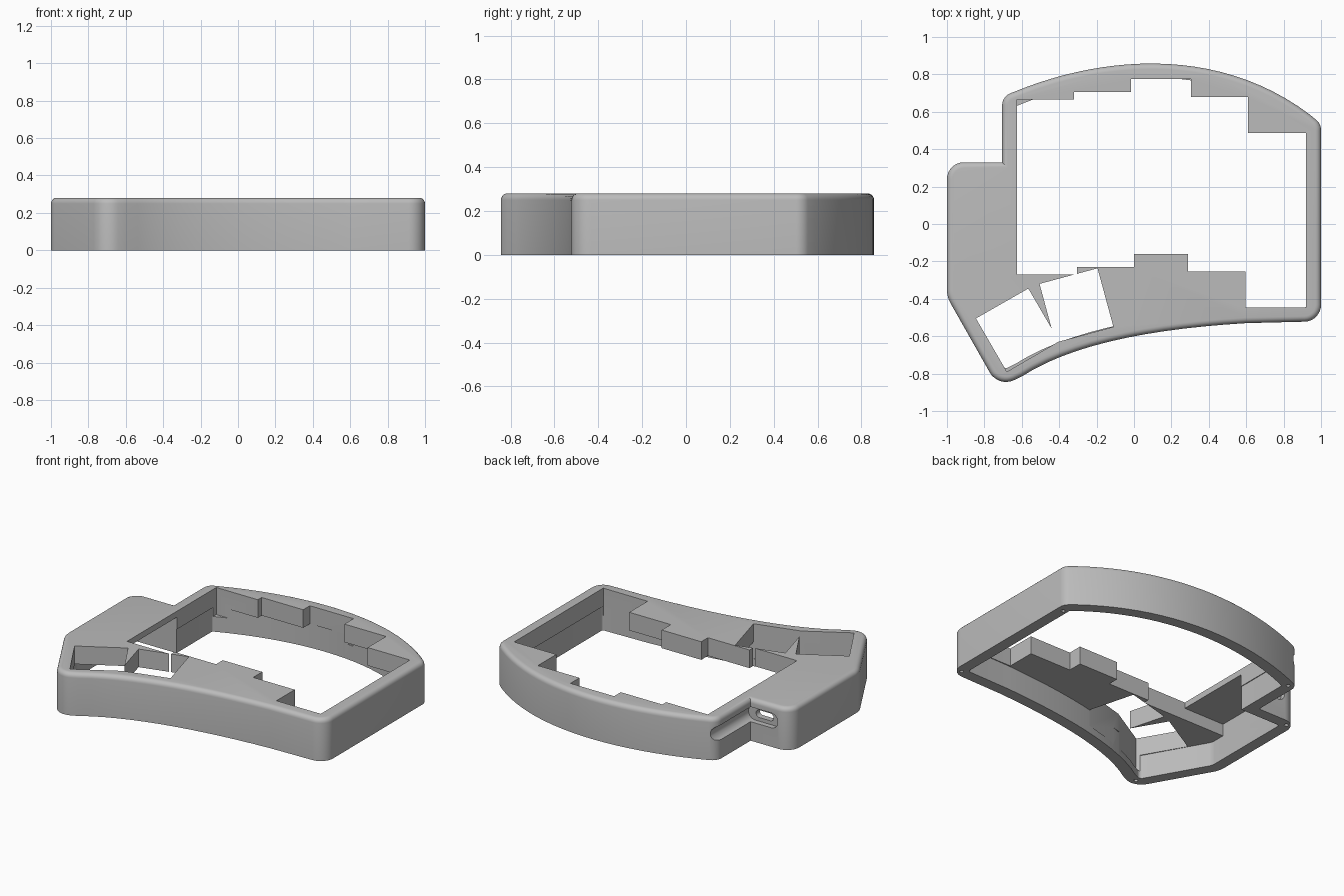
import bpy, bmesh, math
from mathutils import Vector
from mathutils.geometry import interpolate_bezier

if "Cube" in bpy.data.objects:
    bpy.data.objects.remove(bpy.data.objects["Cube"])

HEIGHT, EDGE, WALL, PLATE = 0.28, 0.03, 0.075, 0.12

plastic = bpy.data.materials.new("grey plastic")
plastic.use_nodes = True
GREY = (0.5, 0.5, 0.5, 1)
plastic.diffuse_color = GREY
plastic.node_tree.nodes["Principled BSDF"].inputs["Base Color"].default_value = GREY


def curve(a, b, c, d, n):
    pts = interpolate_bezier(*[Vector((*p, 0)) for p in (a, b, c, d)], n)
    return [(p.x, p.y, 0) for p in pts]


# Case outline, counter-clockwise: x, y, corner radius
OUTLINE = (
    [(-1, 0.33, 0.09), (-1, -0.39, 0.15), (-0.725, -0.875, 0.1)]
    + curve((-0.60, -0.815), (-0.33, -0.64), (0.1, -0.56), (0.6, -0.53), 14)
    + [(1, -0.52, 0.09), (1, 0.535, 0.07)]
    + curve((0.94, 0.585), (0.45, 0.955), (-0.17, 0.90), (-0.64, 0.707), 24)
    + [(-0.705, 0.683, 0.07), (-0.705, 0.33, 0)]
)


def outline(inset):
    """Outline moved inward, with its corners rounded."""
    n = len(OUTLINE)
    src = [Vector(p[:2]) for p in OUTLINE]
    moved = []
    for i, p in enumerate(src):
        u = (p - src[i - 1]).normalized()
        v = (src[(i + 1) % n] - p).normalized()
        n1, n2 = Vector((-u.y, u.x)), Vector((-v.y, v.x))
        moved.append(p + (n1 + n2) * inset / (1 + n1.dot(n2)))
    out = []
    for i, p in enumerate(moved):
        if OUTLINE[i][2] == 0:
            out.append(p)
            continue
        r = max(OUTLINE[i][2] - inset, 0.006)
        a = (moved[i - 1] - p).normalized()
        b = (moved[(i + 1) % n] - p).normalized()
        half = a.angle(b) / 2
        centre = p + (a + b).normalized() * r / math.sin(half)
        start = p + a * r / math.tan(half) - centre
        sweep = math.pi - 2 * half
        for k in range(9):
            t = sweep * k / 8
            c, s = math.cos(t), math.sin(t)
            out.append(centre + Vector((start.x * c - start.y * s,
                                        start.x * s + start.y * c)))
    return out


def loft(name, rings):
    """Solid through rings of 3D points, closed at both ends."""
    bm = bmesh.new()
    loops = [[bm.verts.new(p) for p in ring] for ring in rings]
    bm.faces.new(loops[0])
    bm.faces.new(loops[-1])
    for lo, hi in zip(loops, loops[1:]):
        for i in range(len(lo)):
            bm.faces.new((lo[i - 1], lo[i], hi[i], hi[i - 1]))
    bmesh.ops.recalc_face_normals(bm, faces=bm.faces)
    mesh = bpy.data.meshes.new(name)
    bm.to_mesh(mesh)
    bm.free()
    mesh.materials.append(plastic)
    obj = bpy.data.objects.new(name, mesh)
    bpy.context.collection.objects.link(obj)
    return obj


def prism(name, pts, z0, z1):
    return loft(name, [[(x, y, z) for x, y in pts] for z in (z0, z1)])


def box(name, x0, x1, y0, y1, z0, z1):
    return prism(name, [(x0, y0), (x1, y0), (x1, y1), (x0, y1)], z0, z1)


def slot(name, cx, cz, half_w, r, y0, y1):
    """Round-ended slot running along y."""
    pts = []
    for k in range(16):
        t = 2 * math.pi * (k + 0.5) / 16
        side = half_w - r if math.cos(t) > 0 else r - half_w
        pts.append((cx + side + r * math.cos(t), cz + r * math.sin(t)))
    return loft(name, [[(x, y, z) for x, z in pts] for y in (y0, y1)])


def cut(target, cutter):
    cutter.hide_render = True
    mod = target.modifiers.new("cut", 'BOOLEAN')
    mod.operation, mod.solver, mod.object = 'DIFFERENCE', 'EXACT', cutter
    bpy.context.view_layer.objects.active = target
    bpy.ops.object.modifier_apply(modifier=mod.name)
    bpy.data.objects.remove(cutter)


# Outer shell with a rounded top edge
rings = [[(p.x, p.y, 0) for p in outline(0)]]
for k in range(6):
    t = math.pi / 2 * k / 5
    z = HEIGHT - EDGE + EDGE * math.sin(t)
    rings.append([(p.x, p.y, z) for p in outline(EDGE * (1 - math.cos(t)))])
case = loft("keyboard_case", rings)

# Hollow underside
cut(case, prism("cavity", outline(WALL), -0.1, HEIGHT - PLATE))

# Stepped opening for the main keys
back = [(0.92, 0.487), (0.61, 0.68), (0.305, 0.775), (-0.015, 0.705), (-0.32, 0.665)]
front = [(-0.305, -0.27), (0, -0.23), (0.29, -0.16), (0.595, -0.255), (0.92, -0.447)]


def steps(columns, x):
    pts = []
    for edge, y in columns:
        pts += [(x, y), (edge, y)]
        x = edge
    return pts


back_steps = steps([(0.61, 0.487), (0.305, 0.68), (-0.015, 0.775),
                    (-0.32, 0.705), (-0.625, 0.665)], 0.92)
cut(case, prism("key_opening", steps(front, -0.625) + back_steps, 0.1, 0.5))

# Angled opening for the thumb keys
thumb = [(-0.845, -0.505), (-0.68, -0.79), (-0.405, -0.63), (-0.11, -0.55),
         (-0.195, -0.237), (-0.505, -0.32), (-0.44, -0.56), (-0.565, -0.345)]
cut(case, prism("thumb_opening", thumb, 0.05, 0.5))

# Controller compartment under the side plate
cut(case, box("controller_bay", -0.925, -0.6, -0.27, 0.255, 0.1, 0.24))

# Cable port, and the plug recess along the neighbouring wall
cut(case, slot("port_hole", -0.785, 0.175, 0.065, 0.025, 0.2, 0.4))
cut(case, slot("plug_recess", -0.785, 0.175, 0.12, 0.05, 0.295, 0.8))

# Screw holes in the bottom rim
for x, y in [(0.955, 0.475), (0.955, -0.475), (-0.66, 0.655), (-0.955, 0.285), (-0.69, -0.805)]:
    ring = [(x + 0.013 * math.cos(math.pi * k / 6), y + 0.013 * math.sin(math.pi * k / 6))
            for k in range(12)]
    cut(case, prism("screw_hole", ring, -0.1, 0.1))

bpy.ops.object.select_all(action='DESELECT')
case.select_set(True)
bpy.context.view_layer.objects.active = case
bpy.ops.object.shade_smooth_by_angle(angle=math.radians(30))
